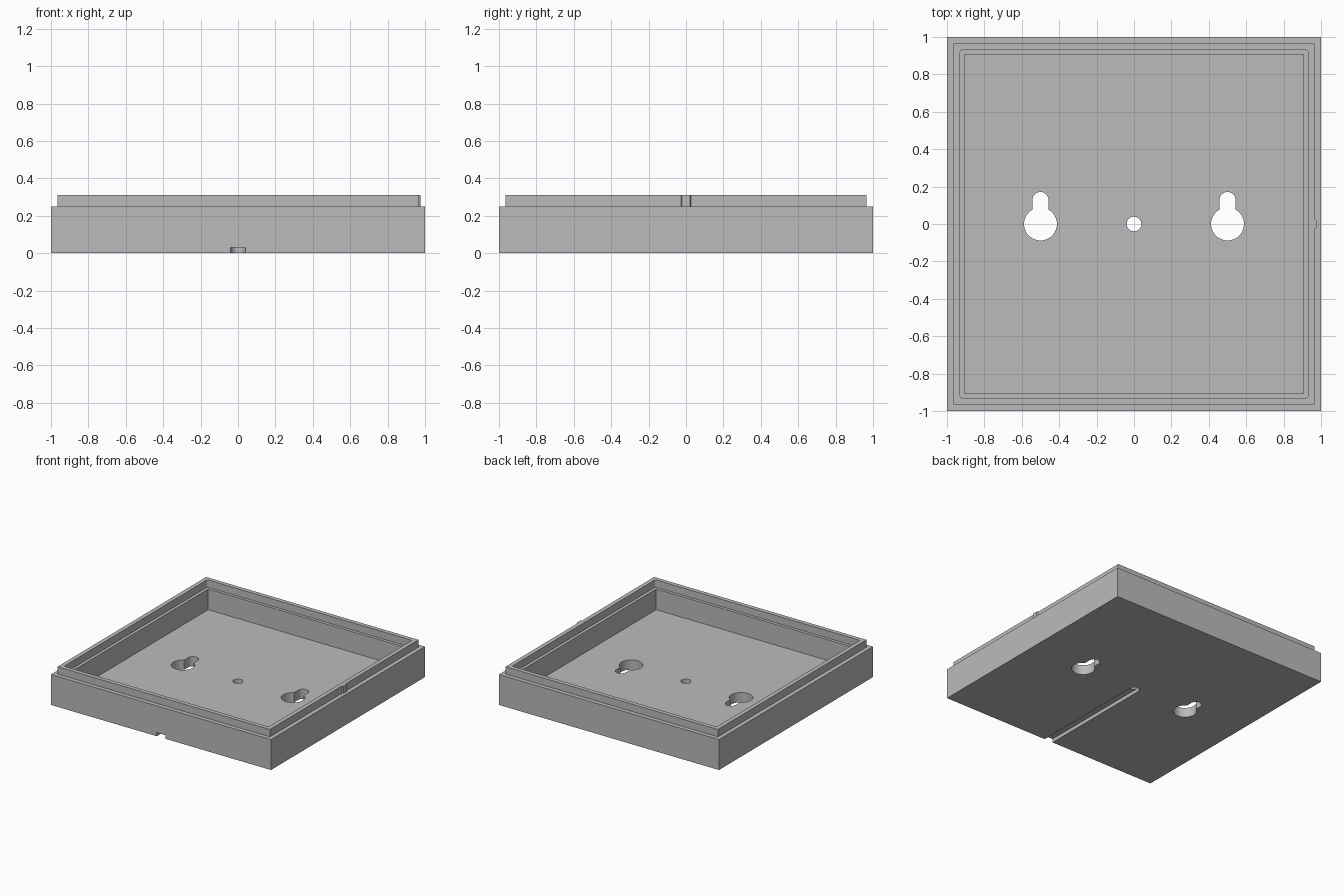
import bpy, bmesh, math

cube = bpy.data.objects.get("Cube")
if cube:
    bpy.data.objects.remove(cube, do_unlink=True)

grey = bpy.data.materials.new("light grey")
grey.use_nodes = True
grey.diffuse_color = (0.5, 0.5, 0.5, 1)
grey.node_tree.nodes["Principled BSDF"].inputs["Base Color"].default_value = (0.5, 0.5, 0.5, 1)


def make_object(name, bm):
    bmesh.ops.recalc_face_normals(bm, faces=bm.faces)
    mesh = bpy.data.meshes.new(name)
    bm.to_mesh(mesh)
    bm.free()
    mesh.materials.append(grey)
    obj = bpy.data.objects.new(name, mesh)
    bpy.context.collection.objects.link(obj)
    return obj


def prism(name, outline, z0, z1):
    bm = bmesh.new()
    face = bm.faces.new([bm.verts.new((x, y, z0)) for x, y in outline])
    top = bmesh.ops.extrude_face_region(bm, geom=[face])["geom"]
    verts = [v for v in top if isinstance(v, bmesh.types.BMVert)]
    bmesh.ops.translate(bm, vec=(0, 0, z1 - z0), verts=verts)
    return make_object(name, bm)


def arc(cx, cy, r, start, end, n):
    angles = [start + (end - start) * i / n for i in range(n + 1)]
    return [(cx + r * math.cos(a), cy + r * math.sin(a)) for a in angles]


# Tray: square loops from the underside, over the stepped rim, down to the floor
profile = [(1, 0), (1, 0.25), (0.965, 0.25), (0.965, 0.31),
           (0.93, 0.31), (0.93, 0.25), (0.905, 0.25), (0.905, 0.08)]
bm = bmesh.new()
loops = [[bm.verts.new((sx * h, sy * h, z)) for sx, sy in ((-1, -1), (1, -1), (1, 1), (-1, 1))]
         for h, z in profile]
for a, b in zip(loops, loops[1:]):
    for i in range(4):
        j = (i + 1) % 4
        bm.faces.new((a[i], a[j], b[j], b[i]))
bm.faces.new(loops[0])
bm.faces.new(loops[-1])
# Small rounding in the corners of the rim recess
corners = [bm.edges.get((a, b)) for a, b in zip(loops[4], loops[5])]
bmesh.ops.bevel(bm, geom=corners, offset=0.012, segments=4, profile=0.5, affect='EDGES')
tray = make_object("tray", bm)

# Keyhole slots, cable hole and underside groove
cutters = []
R, r = 0.088, 0.043
t = math.acos(r / R)
for side in (-1, 1):
    cx = 0.5 * side
    outline = arc(cx, 0, R, math.pi - t, 2 * math.pi + t, 40) + arc(cx, 0.128, r, 0, math.pi, 20)
    cutters.append(prism("keyhole_cutter", outline, -0.1, 0.2))
cutters.append(prism("hole_cutter", arc(0, 0, 0.039, 0, 2 * math.pi, 32)[:-1], -0.1, 0.2))
groove = [(-0.039, -1.1), (0.039, -1.1)] + arc(0, 0, 0.039, 0, math.pi, 16)
cutters.append(prism("groove_cutter", groove, -0.1, 0.03))

for cutter in cutters:
    cutter.hide_render = True
    mod = tray.modifiers.new("cut", 'BOOLEAN')
    mod.operation = 'DIFFERENCE'
    mod.solver = 'EXACT'
    mod.object = cutter
bpy.context.view_layer.update()
evaluated = tray.evaluated_get(bpy.context.evaluated_depsgraph_get())
tray_mesh = bpy.data.meshes.new_from_object(evaluated)
tray.modifiers.clear()
tray.data = tray_mesh
for cutter in cutters:
    bpy.data.objects.remove(cutter, do_unlink=True)

bpy.ops.object.select_all(action='DESELECT')
tray.select_set(True)
bpy.context.view_layer.objects.active = tray
bpy.ops.object.shade_smooth_by_angle(angle=math.radians(30))

# Snap tab on the outside of the rim
prism("snap_tab", [(0.96, -0.027), (0.965, -0.027), (0.975, -0.022),
                   (0.975, 0.022), (0.965, 0.027), (0.96, 0.027)], 0.25, 0.31)
